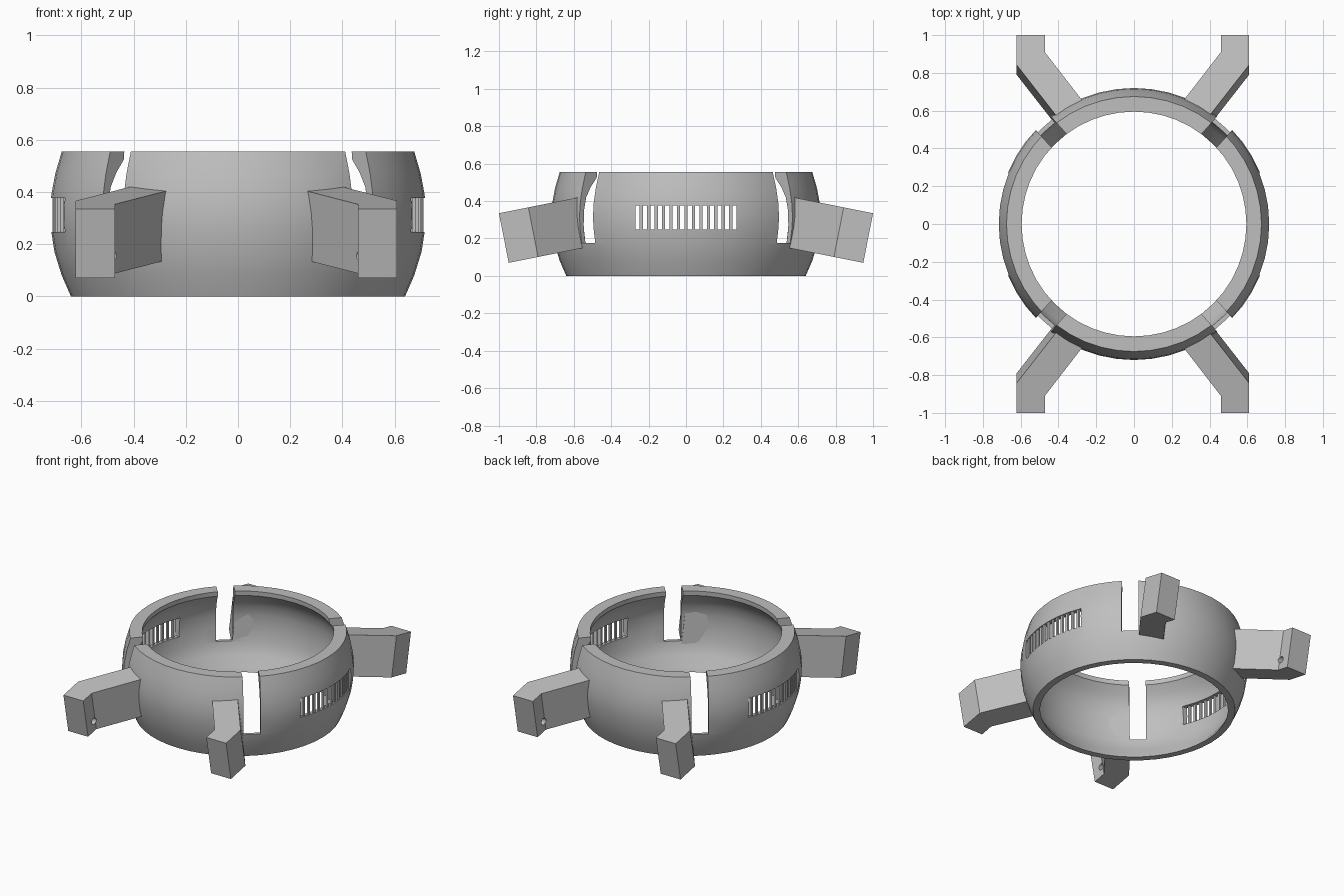
import bpy, bmesh
from math import cos, sin, pi, radians, sqrt
from mathutils import Matrix, Vector

cube = bpy.data.objects.get("Cube")
if cube:
    bpy.data.objects.remove(cube, do_unlink=True)

grey = bpy.data.materials.new("plain grey")
grey.use_nodes = True
grey.diffuse_color = (0.52, 0.52, 0.52, 1)
grey.node_tree.nodes["Principled BSDF"].inputs["Base Color"].default_value = (0.52, 0.52, 0.52, 1)


def finish(name, bm):
    bmesh.ops.recalc_face_normals(bm, faces=bm.faces)
    mesh = bpy.data.meshes.new(name)
    bm.to_mesh(mesh)
    bm.free()
    mesh.materials.append(grey)
    obj = bpy.data.objects.new(name, mesh)
    bpy.context.collection.objects.link(obj)
    return obj


def add_box(bm, centre, size, angle=0):
    """Box placed at centre, then turned about the ring axis."""
    bmesh.ops.create_cube(bm, size=1, matrix=Matrix.Rotation(angle, 4, 'Z')
                          @ Matrix.Translation(centre) @ Matrix.Diagonal((*size, 1)))


def cut(obj, cutter):
    cutter.hide_render = True
    mod = obj.modifiers.new("cut", 'BOOLEAN')
    mod.operation, mod.solver, mod.object = 'DIFFERENCE', 'EXACT', cutter
    bpy.ops.object.select_all(action='DESELECT')
    bpy.context.view_layer.objects.active = obj
    obj.select_set(True)
    bpy.ops.object.modifier_apply(modifier=mod.name)
    bpy.data.objects.remove(cutter, do_unlink=True)


# Ring: thin bulging wall with an inward lip at top and bottom
profile = [(.64, 0), (.675, .08), (.703, .17), (.717, .26), (.72, .32), (.715, .39),
           (.7, .47), (.675, .556), (.595, .556), (.597, .525), (.64, .475), (.672, .42),
           (.688, .35), (.69, .27), (.68, .17), (.652, .09), (.605, .025), (.595, 0)]
SEGMENTS = 48
bm = bmesh.new()
loops = []
for i in range(SEGMENTS):
    a = 2 * pi * i / SEGMENTS
    loops.append([bm.verts.new((r * cos(a), r * sin(a), z)) for r, z in profile])
for i, here in enumerate(loops):
    after = loops[(i + 1) % SEGMENTS]
    for j in range(len(profile)):
        k = (j + 1) % len(profile)
        bm.faces.new((here[j], after[j], after[k], here[k]))
ring = finish("ring", bm)

# Four open slots in the upper wall
bm = bmesh.new()
for angle in (48, 132, 228, 312):
    add_box(bm, (.7, 0, .475), (.4, .107, .6), radians(angle))
cut(ring, finish("slot_cutter", bm))

# Vent windows on both sides
bm = bmesh.new()
for side in (-1, 1):
    add_box(bm, (side * .7, 0, .312), (.3, .54, .13))
cut(ring, finish("vent_cutter", bm))
bpy.ops.object.shade_smooth_by_angle(angle=radians(30))

# Thin upright vent bars following the wall
PITCH = .04
for side, label in ((1, "left"), (-1, "right")):
    bm = bmesh.new()
    for i in range(-6, 7):
        y = i * PITCH
        add_box(bm, (side * sqrt(.704 ** 2 - y * y), y, .312), (.012, .018, .14))
    finish(label + "_vent_bars", bm)

# Four tilted, cranked arms, each with a small blind hole
DROP = Vector((0, -.052, -.265))
TILT = .2


def arm(name, sx, sy):
    top = [(.61, 1), (.46, 1), (.46, .91), (.255, .645), (.393, .565), (.61, .843)]
    bottom = [(.61, 1), (.46, 1), (.46, .91), (.281, .68), (.41, .587), (.61, .843)]

    def place(x, y, shift):
        v = Vector((x, y, .335 + TILT * (1 - y))) + shift
        return (sx * v.x - (.012 if sx < 0 else 0), sy * v.y, v.z)

    bm = bmesh.new()
    upper = [bm.verts.new(place(x, y, Vector())) for x, y in top]
    lower = [bm.verts.new(place(x, y, DROP)) for x, y in bottom]
    bm.faces.new(upper)
    bm.faces.new(lower)
    for i in range(len(top)):
        j = (i + 1) % len(top)
        bm.faces.new((upper[i], upper[j], lower[j], lower[i]))
    obj = finish(name, bm)

    bm = bmesh.new()
    bmesh.ops.create_cone(bm, cap_ends=True, segments=16, radius1=.022, radius2=.022, depth=.16,
                          matrix=Matrix.Translation((sx * .47, sy * .885, .152))
                          @ Matrix.Rotation(pi / 2, 4, 'Y'))
    cut(obj, finish("hole_cutter", bm))


for sy, end in ((-1, "front"), (1, "back")):
    for sx, side in ((1, "left"), (-1, "right")):
        arm(f"{end}_{side}_arm", sx, sy)
